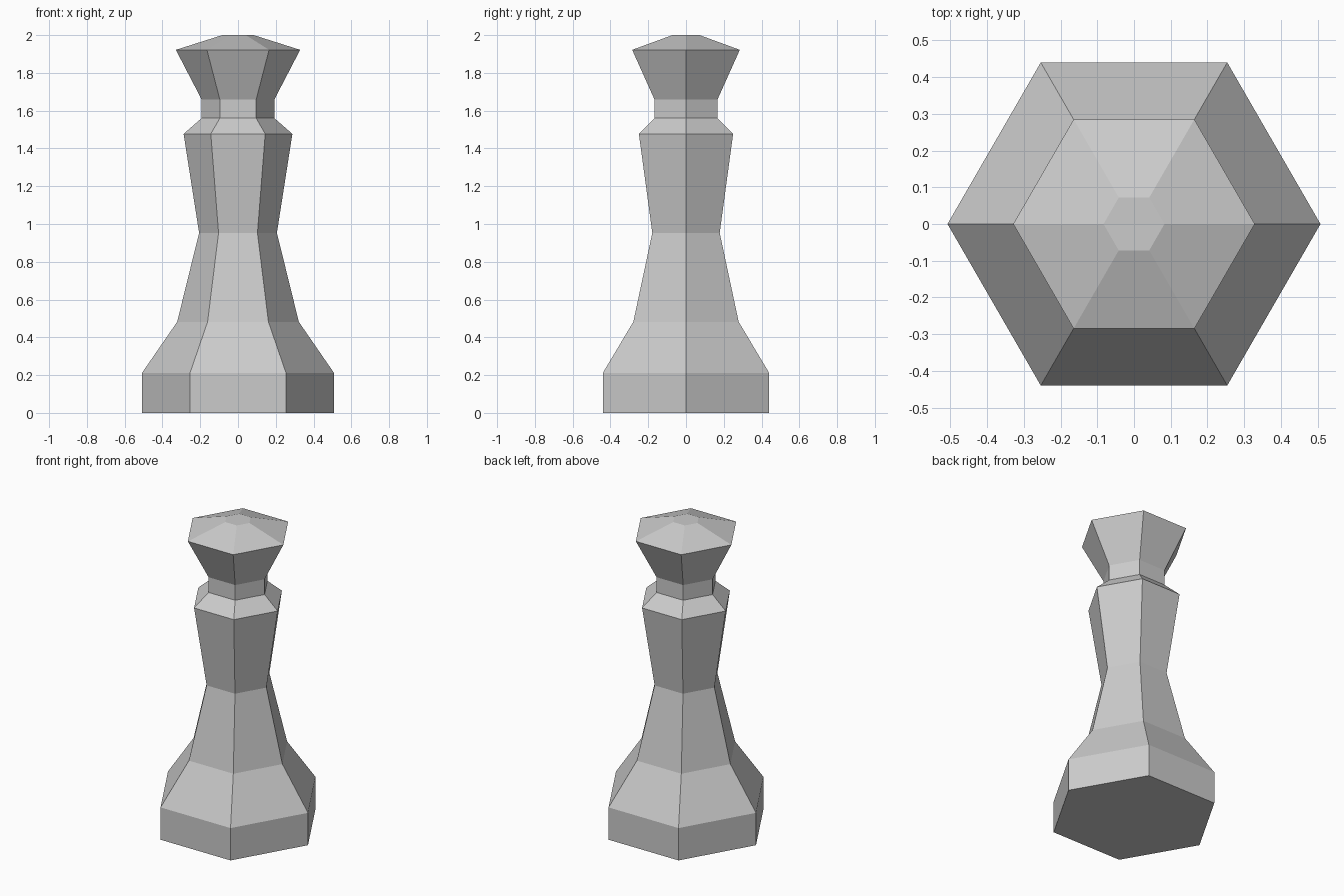
import bpy, bmesh
from math import cos, sin, tau

if "Cube" in bpy.data.objects:
    bpy.data.objects.remove(bpy.data.objects["Cube"])

SIDES = 6


def lathe(name, profile):
    """Closed faceted solid from (radius, height) rings, bottom to top."""
    bm = bmesh.new()
    rings = [[bm.verts.new((r * cos(tau * i / SIDES), r * sin(tau * i / SIDES), z))
              for i in range(SIDES)] for r, z in profile]
    for low, high in zip(rings, rings[1:]):
        for i in range(SIDES):
            j = (i + 1) % SIDES
            bm.faces.new((low[i], low[j], high[j], high[i]))
    bm.faces.new(rings[0][::-1])
    bm.faces.new(rings[-1])
    mesh = bpy.data.meshes.new(name)
    bm.to_mesh(mesh)
    bm.free()
    obj = bpy.data.objects.new(name, mesh)
    bpy.context.collection.objects.link(obj)
    return obj


# Whole piece: plinth, waisted body, collar, neck, flared head and shallow cap
lathe("chess_piece", [
    (0.508, 0.0), (0.508, 0.212),
    (0.322, 0.482), (0.206, 0.953),
    (0.288, 1.477), (0.193, 1.56),
    (0.193, 1.66),
    (0.329, 1.922), (0.083, 2.0),
])
